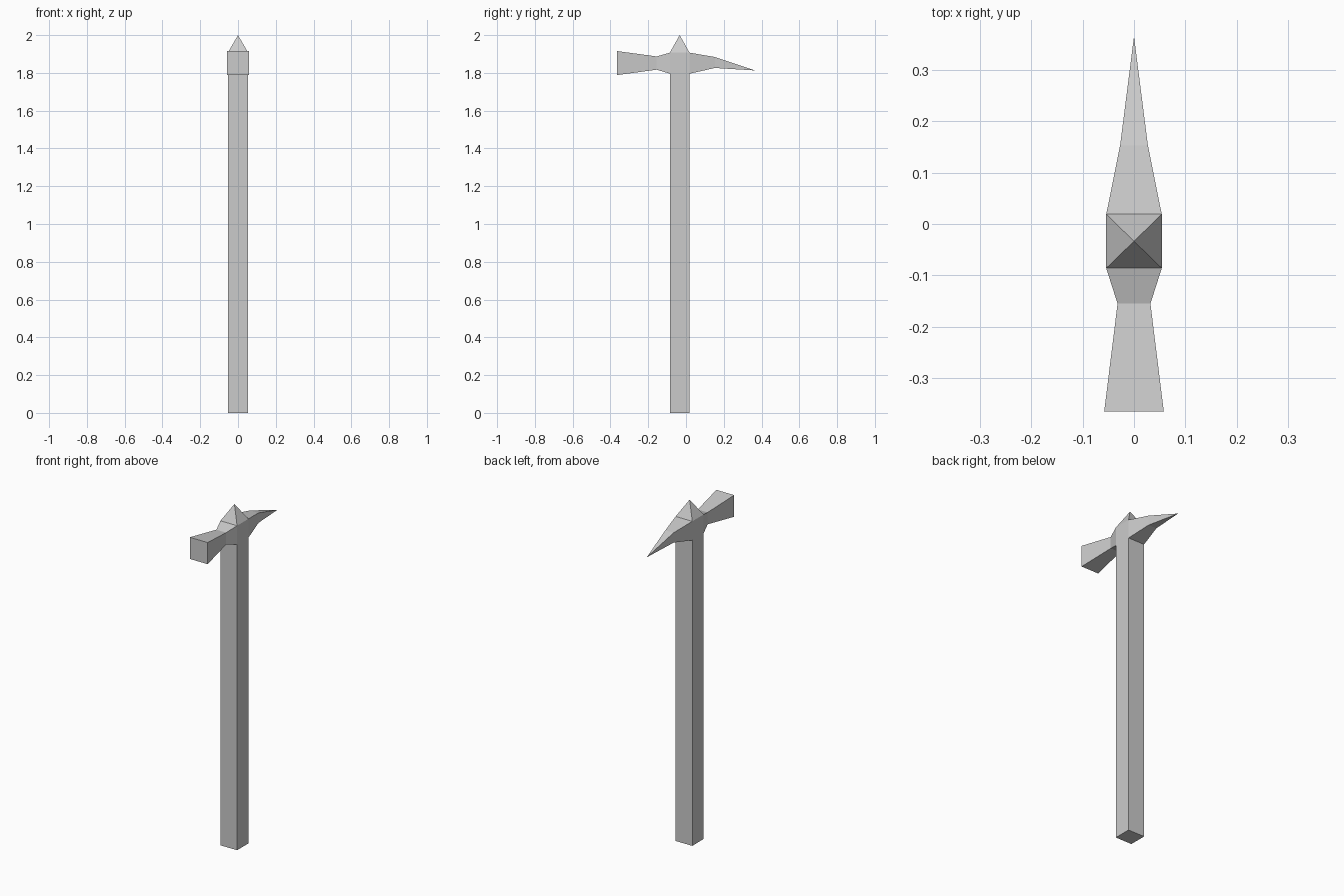
import bpy, bmesh
from mathutils import Vector

if "Cube" in bpy.data.objects:
    bpy.data.objects.remove(bpy.data.objects["Cube"])

HALF_X = 0.054
Y0, Y1 = -0.086, 0.019      # handle front and back
Z0, Z1 = 1.796, 1.907       # bottom and top of the head's core


def box(bm, lo, hi):
    lo, hi = Vector(lo), Vector(hi)
    verts = bmesh.ops.create_cube(bm, size=1)["verts"]
    for v in verts:
        v.co = Vector(((lo[i] + hi[i]) / 2 + v.co[i] * (hi[i] - lo[i]) for i in range(3)))


def face_toward(bm, direction):
    d = Vector(direction)
    return max(bm.faces, key=lambda f: f.normal.dot(d))


def extrude_to(bm, face, center, size):
    """Extrude a face, then fit it to a new center and size per axis."""
    new = bmesh.ops.extrude_discrete_faces(bm, faces=[face])["faces"][0]
    old = new.calc_center_median()
    span = [max(v.co[i] for v in new.verts) - min(v.co[i] for v in new.verts) for i in range(3)]
    for v in new.verts:
        v.co = Vector((center[i] + ((v.co[i] - old[i]) * size[i] / span[i] if span[i] > 1e-6 else 0)
                       for i in range(3)))
    return new


def finish(bm, name):
    bmesh.ops.remove_doubles(bm, verts=bm.verts[:], dist=1e-5)
    mesh = bpy.data.meshes.new(name)
    bm.to_mesh(mesh)
    bm.free()
    bpy.context.collection.objects.link(bpy.data.objects.new(name, mesh))


# Handle: square shaft, open where it meets the head
bm = bmesh.new()
box(bm, (-HALF_X, Y0, 0), (HALF_X, Y1, Z0))
bm.normal_update()
bmesh.ops.delete(bm, geom=[face_toward(bm, (0, 0, 1))], context='FACES_ONLY')
finish(bm, "handle")

# Head: core block with a hammer, a beak and a top spike drawn from its faces
bm = bmesh.new()
box(bm, (-HALF_X, Y0, Z0), (HALF_X, Y1, Z1))
bm.normal_update()
front, back, top, bottom = [face_toward(bm, d) for d in
                            ((0, -1, 0), (0, 1, 0), (0, 0, 1), (0, 0, -1))]
bmesh.ops.delete(bm, geom=[bottom], context='FACES_ONLY')

# Hammer: narrow neck flaring to a square face
neck = extrude_to(bm, front, (0, -0.155, 1.852), (0.064, 0, 0.070))
extrude_to(bm, neck, (0, -0.365, 1.852), (0.116, 0, 0.127))

# Beak: tapers and droops to a point
mid = extrude_to(bm, back, (0, 0.153, 1.855), (0.054, 0, 0.058))
extrude_to(bm, mid, (0, 0.365, 1.813), (0, 0, 0))

# Top spike: pyramid
extrude_to(bm, top, (0, (Y0 + Y1) / 2, 2.0), (0, 0, 0))
finish(bm, "head")
